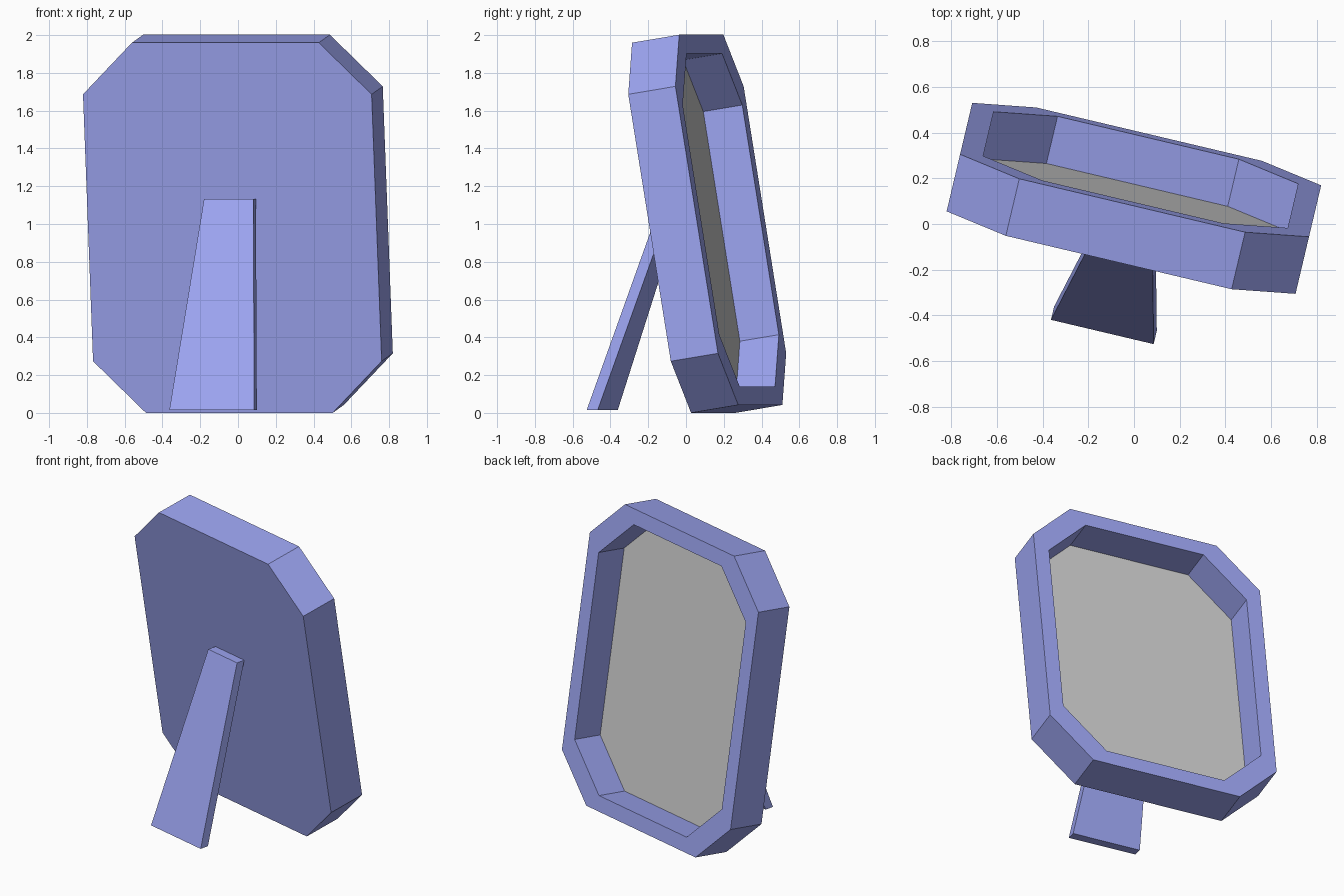
import bpy, bmesh
from math import radians
from mathutils import Matrix

if "Cube" in bpy.data.objects:
    bpy.data.objects.remove(bpy.data.objects["Cube"])

YAW, TILT = radians(-13.3), radians(-9.3)
BACK_CENTRE = (-0.03, -0.0125, 0.98)

blue = bpy.data.materials.new("blue")
blue.diffuse_color = (0.33, 0.37, 0.87, 1)
blue.use_nodes = True
blue.node_tree.nodes["Principled BSDF"].inputs["Base Color"].default_value = blue.diffuse_color


def octagon(bm, hw, hh, cut, depth):
    """Ring of 8 verts in the local xz plane at local y = depth."""
    pts = [(hw, hh - cut), (hw - cut, hh)]
    quad = pts + [(-x, z) for x, z in reversed(pts)]
    ring = quad + [(-x, -z) for x, z in quad]
    return [bm.verts.new((x, depth, z)) for x, z in ring]


def bridge(bm, a, b):
    n = len(a)
    for i in range(n):
        j = (i + 1) % n
        bm.faces.new((a[i], a[j], b[j], b[i]))


def finish(bm, name, matrix, mat=None):
    mesh = bpy.data.meshes.new(name)
    bm.to_mesh(mesh)
    bm.free()
    obj = bpy.data.objects.new(name, mesh)
    bpy.context.collection.objects.link(obj)
    obj.matrix_world = matrix
    if mat:
        mesh.materials.append(mat)
    return obj


yaw = Matrix.Translation(BACK_CENTRE) @ Matrix.Rotation(YAW, 4, 'Z')
leaning = yaw @ Matrix.Rotation(-TILT, 4, 'X')

# Frame: solid back, outer walls, flat rim and recess walls
bm = bmesh.new()
rings = [octagon(bm, 0.785, 0.993, 0.277, 0.0),
         octagon(bm, 0.785, 0.993, 0.277, 0.26),
         octagon(bm, 0.685, 0.893, 0.277, 0.26),
         octagon(bm, 0.685, 0.893, 0.277, 0.045)]
bm.faces.new(rings[0])
for a, b in zip(rings, rings[1:]):
    bridge(bm, a, b)
bmesh.ops.recalc_face_normals(bm, faces=bm.faces)
# the back must face away from the recess
bm.faces.ensure_lookup_table()
if bm.faces[0].normal.y > 0:
    bmesh.ops.reverse_faces(bm, faces=bm.faces)
finish(bm, "frame", leaning, blue)

# Glass panel: grey floor of the recess
bm = bmesh.new()
panel = bm.faces.new(octagon(bm, 0.685, 0.893, 0.277, 0.045))
panel.normal_update()
if panel.normal.y < 0:
    panel.normal_flip()
finish(bm, "glass_panel", leaning)

# Support leg: tapered slanted strut behind the frame
bm = bmesh.new()
ends = []
for z, y, hw in ((-0.965, -0.473, 0.231), (0.152, -0.085, 0.134)):
    ends.append([bm.verts.new((sx * hw, y + d, z))
                 for sx, d in ((-1, 0), (1, 0), (1, 0.06), (-1, 0.06))])
bridge(bm, *ends)
for e in ends:
    bm.faces.new(e)
bmesh.ops.recalc_face_normals(bm, faces=bm.faces)
finish(bm, "support_leg", yaw, blue)
